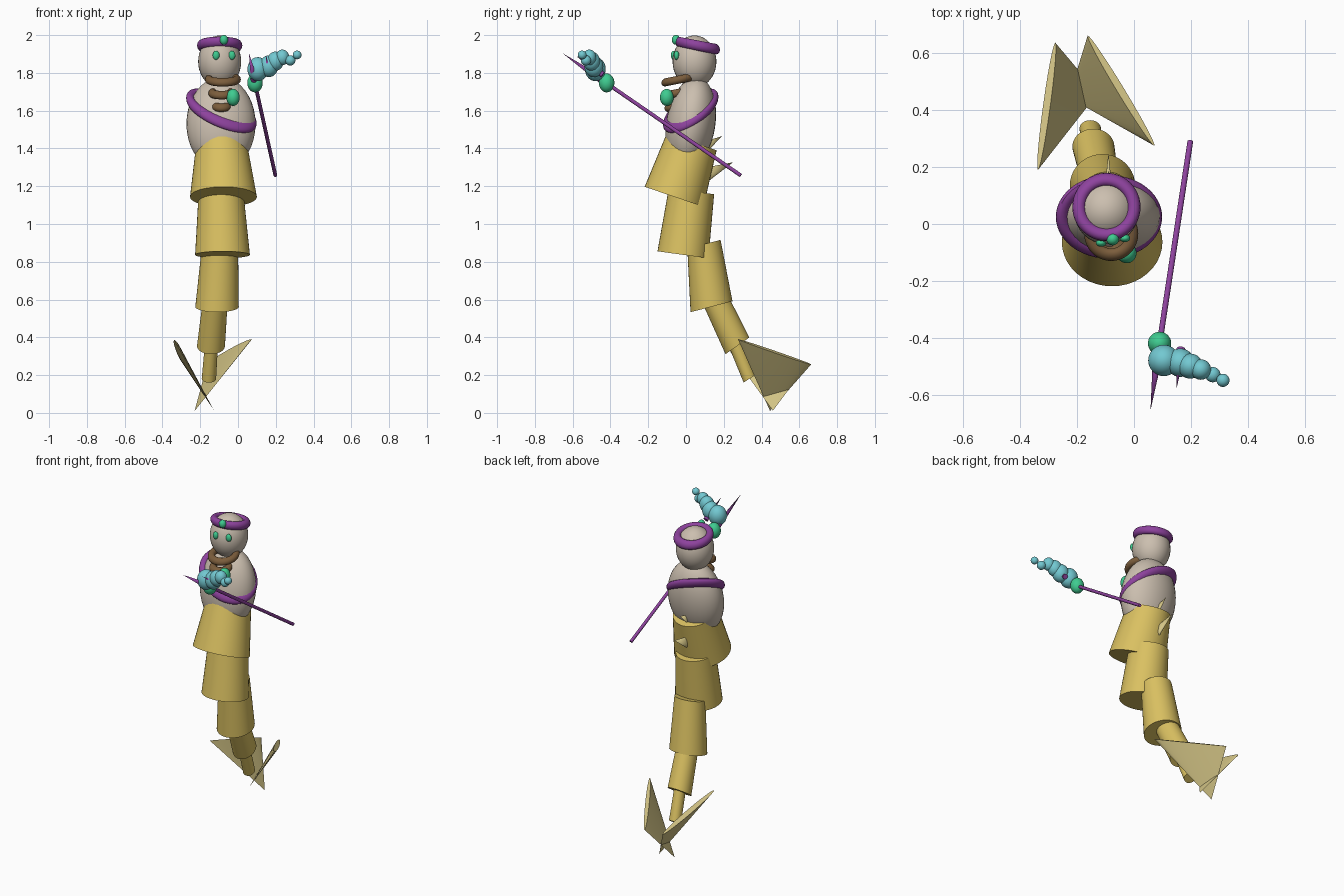
import bpy, bmesh, math
from mathutils import Vector, Matrix

old = bpy.data.objects.get("Cube")
if old:
    bpy.data.objects.remove(old, do_unlink=True)


def material(name, rgb):
    m = bpy.data.materials.new(name)
    m.use_nodes = True
    m.diffuse_color = (*rgb, 1)
    m.node_tree.nodes["Principled BSDF"].inputs["Base Color"].default_value = (*rgb, 1)
    return m


SKIN = material("beige skin", (0.60, 0.52, 0.43))
GOLD = material("gold scales", (0.70, 0.53, 0.12))
FIN = material("pale fin", (0.66, 0.56, 0.24))
PURPLE = material("purple cloth", (0.27, 0.055, 0.34))
BROWN = material("brown collar", (0.20, 0.11, 0.045))
GREEN = material("green gem", (0.05, 0.60, 0.28))
CYAN = material("cyan shell", (0.17, 0.58, 0.64))


def finish(name, bm, mat):
    bmesh.ops.recalc_face_normals(bm, faces=bm.faces)
    mesh = bpy.data.meshes.new(name)
    bm.to_mesh(mesh)
    bm.free()
    mesh.materials.append(mat)
    ob = bpy.data.objects.new(name, mesh)
    bpy.context.collection.objects.link(ob)
    bpy.ops.object.select_all(action="DESELECT")
    ob.select_set(True)
    bpy.context.view_layer.objects.active = ob
    bpy.ops.object.shade_smooth_by_angle(angle=math.radians(40))
    return ob


def ellipsoid(name, centre, radii, mat, tilt=0):
    bm = bmesh.new()
    m = (Matrix.Translation(centre) @ Matrix.Rotation(math.radians(tilt), 4, "X")
         @ Matrix.Diagonal((*radii, 1)))
    bmesh.ops.create_uvsphere(bm, u_segments=32, v_segments=20, radius=1, matrix=m)
    return finish(name, bm, mat)


def frustum(name, top, bottom, mat, slope, n=40):
    """Loft between two tilted ellipses; each is (x, y, z, rx, ry)."""
    bm = bmesh.new()
    rings = []
    for x, y, z, rx, ry in (top, bottom):
        ring = []
        for i in range(n):
            a = math.tau * i / n
            dy = ry * math.sin(a)
            ring.append(bm.verts.new((x + rx * math.cos(a), y + dy, z + slope * dy)))
        rings.append(ring)
        bm.faces.new(ring)
    for i in range(n):
        j = (i + 1) % n
        bm.faces.new((rings[0][i], rings[0][j], rings[1][j], rings[1][i]))
    return finish(name, bm, mat)


def band(name, centre, rx, ry, tube, height, mat, slope_x=0, slope_y=0, n=48, k=14):
    """Tilted oval ring with an oval section."""
    bm = bmesh.new()
    grid = []
    for i in range(n):
        a = math.tau * i / n
        row = []
        for j in range(k):
            b = math.tau * j / k
            x = (rx + tube * math.cos(b)) * math.cos(a)
            y = (ry + tube * math.cos(b)) * math.sin(a)
            z = height * math.sin(b) + slope_x * x + slope_y * y
            row.append(bm.verts.new(Vector(centre) + Vector((x, y, z))))
        grid.append(row)
    for i in range(n):
        for j in range(k):
            p, q = grid[i], grid[(i + 1) % n]
            bm.faces.new((p[j], q[j], q[(j + 1) % k], p[(j + 1) % k]))
    return finish(name, bm, mat)


def rod(name, start, end, r0, r1, mat):
    s, e = Vector(start), Vector(end)
    d = e - s
    bm = bmesh.new()
    m = Matrix.Translation((s + e) / 2) @ d.to_track_quat("Z", "Y").to_matrix().to_4x4()
    bmesh.ops.create_cone(bm, cap_ends=True, segments=16, radius1=r0, radius2=r1,
                          depth=d.length, matrix=m)
    return finish(name, bm, mat)


def flat_cone(name, a, b, apex, thick, mat, n=24):
    """Flattened cone whose thin base runs from a to b."""
    a, b, apex = Vector(a), Vector(b), Vector(apex)
    mid, half = (a + b) / 2, (b - a) / 2
    normal = half.cross(apex - mid).normalized() * thick
    bm = bmesh.new()
    ring = [bm.verts.new(mid + half * math.cos(math.tau * i / n)
                         + normal * math.sin(math.tau * i / n)) for i in range(n)]
    tip = bm.verts.new(apex)
    bm.faces.new(ring)
    for i in range(n):
        bm.faces.new((ring[i], ring[(i + 1) % n], tip))
    return finish(name, bm, mat)


# Head and torso
ellipsoid("head", (-0.097, 0.045, 1.86), (0.114, 0.116, 0.138), SKIN)
ellipsoid("torso", (-0.09, 0.025, 1.53), (0.183, 0.13, 0.25), SKIN, tilt=-9)

# Tail segments: top ellipse, bottom ellipse, tilt
segments = [
    ((-0.087, 0.03, 1.435, 0.133, 0.132), (-0.077, -0.063, 1.144, 0.177, 0.156), -0.34),
    ((-0.09, 0.029, 1.174, 0.118, 0.12), (-0.082, -0.016, 0.837, 0.145, 0.135), -0.137),
    ((-0.095, 0.095, 0.893, 0.095, 0.088), (-0.111, 0.135, 0.562, 0.115, 0.111), 0.26),
    ((-0.12, 0.155, 0.60, 0.066, 0.058), (-0.143, 0.272, 0.355, 0.074, 0.063), 0.70),
    ((-0.138, 0.25, 0.40, 0.034, 0.034), (-0.154, 0.335, 0.18, 0.038, 0.03), 0.65),
]
for i, (top, bottom, slope) in enumerate(segments):
    frustum(f"tail_segment_{i + 1}", top, bottom, GOLD, slope)

# Tail fins and back fins
flat_cone("tail_fin_left", (0.072, 0.275, 0.39), (-0.163, 0.663, 0.257),
          (-0.23, 0.445, 0.01), 0.015, FIN)
flat_cone("tail_fin_right", (-0.338, 0.19, 0.385), (-0.277, 0.638, 0.25),
          (-0.127, 0.46, 0.012), 0.015, FIN)
flat_cone("back_fin_upper", (-0.09, 0.11, 1.44), (-0.09, 0.11, 1.38),
          (-0.09, 0.19, 1.465), 0.012, FIN)
flat_cone("back_fin_lower", (-0.09, 0.11, 1.30), (-0.09, 0.11, 1.22),
          (-0.09, 0.25, 1.327), 0.015, FIN)

# Headband, sash and collar rings
band("headband", (-0.097, 0.06, 1.945), 0.096, 0.096, 0.024, 0.028, PURPLE, slope_y=-0.19)
band("sash", (-0.088, 0.025, 1.6), 0.162, 0.122, 0.025, 0.03, PURPLE,
     slope_x=-0.36, slope_y=0.5)
collars = [(-0.08, -0.035, 1.765, 0.073), (-0.086, -0.052, 1.692, 0.049),
           (-0.088, -0.062, 1.622, 0.03)]
for i, (x, y, z, r) in enumerate(collars):
    band(f"collar_ring_{i + 1}", (x, y, z), r, r, 0.022, 0.022, BROWN, slope_y=0.2)

# Eyes and gems
ellipsoid("right_eye", (-0.116, -0.066, 1.893), (0.018, 0.014, 0.024), GREEN)
ellipsoid("left_eye", (-0.032, -0.05, 1.893), (0.018, 0.014, 0.024), GREEN)
ellipsoid("headband_gem", (-0.075, -0.053, 1.975), (0.022, 0.022, 0.026), GREEN)
ellipsoid("pendant", (-0.026, -0.102, 1.67), (0.035, 0.036, 0.045), GREEN)

# Staff with gem and spikes
rod("staff", (0.198, 0.29, 1.257), (0.09, -0.42, 1.745), 0.01, 0.01, PURPLE)
ellipsoid("staff_gem", (0.09, -0.42, 1.747), (0.041, 0.041, 0.05), GREEN)
rod("staff_spike", (0.088, -0.43, 1.75), (0.058, -0.655, 1.905), 0.02, 0, PURPLE)
rod("side_spike", (0.165, -0.44, 1.79), (0.149, -0.582, 1.89), 0.016, 0, PURPLE)

# Spiral shell made of shrinking beads
beads = [(0.105, -0.48, 1.82, 0.055), (0.163, -0.488, 1.835, 0.05),
         (0.198, -0.50, 1.862, 0.044), (0.235, -0.512, 1.882, 0.036),
         (0.277, -0.53, 1.866, 0.027), (0.313, -0.55, 1.895, 0.023)]
for i, (x, y, z, r) in enumerate(beads):
    tall = r * 1.15 if i < 4 else r
    ellipsoid(f"shell_bead_{i + 1}", (x, y, z), (r, r, tall), CYAN)
